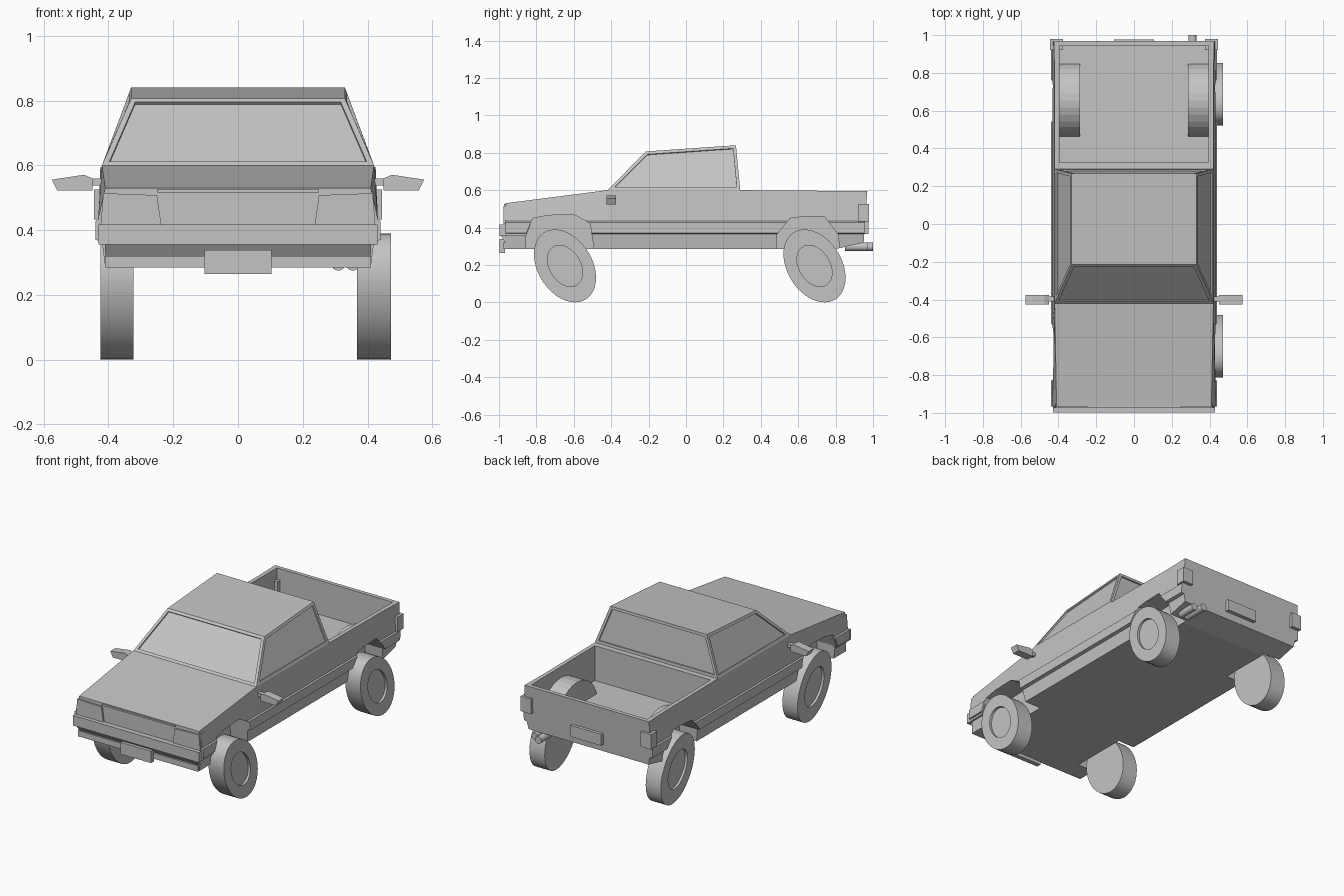
import bpy, bmesh, math
from mathutils import Matrix, Vector

if "Cube" in bpy.data.objects:
    bpy.data.objects.remove(bpy.data.objects["Cube"])

grey = bpy.data.materials.new("light_grey")
grey.use_nodes = True
grey.diffuse_color = (0.55, 0.55, 0.55, 1)
grey.node_tree.nodes["Principled BSDF"].inputs["Base Color"].default_value = (0.55, 0.55, 0.55, 1)


def finish(name, bm):
    bmesh.ops.recalc_face_normals(bm, faces=bm.faces)
    mesh = bpy.data.meshes.new(name)
    bm.to_mesh(mesh)
    bm.free()
    mesh.materials.append(grey)
    obj = bpy.data.objects.new(name, mesh)
    bpy.context.collection.objects.link(obj)
    return obj


def loft(name, rings):
    """Skin a list of equal-length point rings and cap both ends."""
    bm = bmesh.new()
    rows = [[bm.verts.new(p) for p in ring] for ring in rings]
    n = len(rows[0])
    for a, b in zip(rows, rows[1:]):
        for i in range(n):
            bm.faces.new((a[i], a[(i + 1) % n], b[(i + 1) % n], b[i]))
    bm.faces.new(rows[0])
    bm.faces.new(rows[-1])
    return finish(name, bm)


def prism_x(name, profile, lo, hi):
    return loft(name, [[(x, y, z) for y, z in profile] for x in (lo, hi)])


def prism_y(name, profile, lo, hi):
    return loft(name, [[(x, y, z) for x, z in profile] for y in (lo, hi)])


def box(name, x, y, z):
    return prism_x(name, [(y[0], z[0]), (y[1], z[0]), (y[1], z[1]), (y[0], z[1])], *x)


def boolean(target, tool, operation):
    mod = target.modifiers.new("cut", "BOOLEAN")
    mod.object, mod.operation, mod.solver = tool, operation, "EXACT"
    bpy.context.view_layer.objects.active = target
    bpy.ops.object.modifier_apply(modifier=mod.name)
    bpy.data.objects.remove(tool)


def smooth(obj):
    bpy.ops.object.select_all(action="DESELECT")
    obj.select_set(True)
    bpy.context.view_layer.objects.active = obj
    bpy.ops.object.shade_smooth_by_angle(angle=math.radians(35))


# Body: cross-section with sill, rub strip and tapering upper panel
def section(y, bottom, top, top_width, lean=0):
    half = [(0.41, bottom), (0.42, 0.365), (0.44, 0.37), (0.44, 0.428),
            (0.432, 0.434), (top_width, top)]
    full = half + [(-x, z) for x, z in reversed(half)]
    return [(x, y + lean * (z - bottom), z) for x, z in full]


body = loft("body", [
    section(-0.965, 0.285, 0.53, 0.41),
    section(-0.42, 0.285, 0.6, 0.42),
    section(0.29, 0.285, 0.6, 0.42),
    section(0.8, 0.285, 0.596, 0.42),
    section(0.95, 0.32, 0.595, 0.425, 0.07),
])

# Load bed with wheel humps
boolean(body, box("bed_cutter", (-0.395, 0.395), (0.325, 0.945), (0.385, 0.8)), "DIFFERENCE")
hump = [(0.655 - 0.2 * math.cos(math.pi * i / 16), 0.33 + 0.2 * math.sin(math.pi * i / 16))
        for i in range(17)]
for s in (-1, 1):
    boolean(body, prism_x("hump", hump, s * 0.285, s * 0.405), "UNION")

# Wheel arches
front_arch = [(-0.855, 0.2), (-0.855, 0.364), (-0.82, 0.449), (-0.74, 0.465),
              (-0.6, 0.47), (-0.513, 0.422), (-0.48, 0.2)]
rear_arch = [(0.48, 0.2), (0.487, 0.364), (0.556, 0.449), (0.62, 0.457),
             (0.738, 0.46), (0.813, 0.364), (0.83, 0.2)]
for arch in (front_arch, rear_arch):
    for s in (-1, 1):
        boolean(body, prism_x("arch_cutter", arch, s * 0.297, s * 0.6), "DIFFERENCE")

# Cab with recessed windows on all four sides
base = [(-0.42, -0.42, 0.6), (0.42, -0.42, 0.6), (0.42, 0.29, 0.6), (-0.42, 0.29, 0.6)]
roof = [(-0.33, -0.214, 0.807), (0.33, -0.214, 0.807), (0.33, 0.267, 0.84), (-0.33, 0.267, 0.84)]
cab = loft("cab", [base, roof])
bm = bmesh.new()
bm.from_mesh(cab.data)
windows = [f for f in bm.faces if abs(f.normal.z) < 0.85]
bmesh.ops.inset_individual(bm, faces=windows, thickness=0.017, use_even_offset=True)
for f in windows:
    shift = f.normal * -0.009
    rim = bmesh.ops.extrude_discrete_faces(bm, faces=[f])["faces"][0]
    bmesh.ops.translate(bm, vec=shift, verts=rim.verts)
bmesh.ops.remove_doubles(bm, verts=bm.verts, dist=0.0001)
bm.to_mesh(cab.data)
bm.free()

# Front bumper, valance and number plates
bumper = [(-0.997, 0.355), (-0.997, 0.417), (-0.83, 0.417), (-0.855, 0.355)]
prism_x("front_bumper", bumper, -0.43, 0.43)
boolean(bpy.data.objects["front_bumper"],
        box("bumper_cutter", (-0.405, 0.405), (-0.94, -0.7), (0.3, 0.5)), "DIFFERENCE")
valance = [(-0.99, 0.356), (-0.965, 0.32), (-0.975, 0.32), (-0.975, 0.285), (-0.93, 0.285), (-0.93, 0.356)]
prism_x("front_valance", valance, -0.41, 0.41)
box("front_plate", (-0.104, 0.104), (-0.997, -0.968), (0.265, 0.338))
box("rear_plate", (-0.105, 0.105), (0.95, 0.977), (0.365, 0.435))

# Hood lip above the grille
box("hood_lip", (-0.25, 0.25), (-0.973, -0.95), (0.517, 0.527))

# Lamps and mirrors, one of each per side
lamp = [(0.237, 0.418), (0.25, 0.508), (0.416, 0.514), (0.424, 0.418)]
mirror = [(0.45, 0.523), (0.45, 0.56), (0.475, 0.571), (0.575, 0.556), (0.558, 0.522)]
for side, s in (("left", 1), ("right", -1)):
    prism_y(side + "_headlamp", [(s * x, z) for x, z in lamp], -0.975, -0.87)
    box(side + "_tail_lamp", (s * 0.375, s * 0.445), (0.92, 0.979), (0.433, 0.525))
    prism_y(side + "_mirror", [(s * x, z) for x, z in mirror], -0.425, -0.375)
    box(side + "_mirror_arm", (s * 0.41, s * 0.455), (-0.41, -0.385), (0.538, 0.56))


# Wheels: slanted oval discs with a recessed hub on the outer face
def oval(x, y, k):
    ring = []
    for i in range(40):
        c, n = math.cos(math.tau * i / 40), math.sin(math.tau * i / 40)
        ring.append((x, y + k * (0.157 * c - 0.054 * n), 0.195 + k * 0.195 * n))
    return ring


for end, y in (("front", -0.647), ("rear", 0.687)):
    for side, inner, outer in (("left", 0.368, 0.472), ("right", -0.322, -0.425)):
        recess = outer - math.copysign(0.015, outer)
        wheel = loft(f"{end}_{side}_wheel", [
            oval(inner, y, 1), oval(outer, y, 1), oval(outer, y, 0.565), oval(recess, y, 0.565)])
        smooth(wheel)

# Twin exhaust tips
for name, x, tip in (("outer_exhaust", 0.355, 0.97), ("inner_exhaust", 0.31, 1.0)):
    bm = bmesh.new()
    place = Matrix.Translation(Vector((x, (0.85 + tip) / 2, 0.297))) @ Matrix.Rotation(math.pi / 2, 4, "X")
    bmesh.ops.create_cone(bm, cap_ends=True, segments=16, radius1=0.022, radius2=0.022,
                          depth=tip - 0.85, matrix=place)
    smooth(finish(name, bm))
